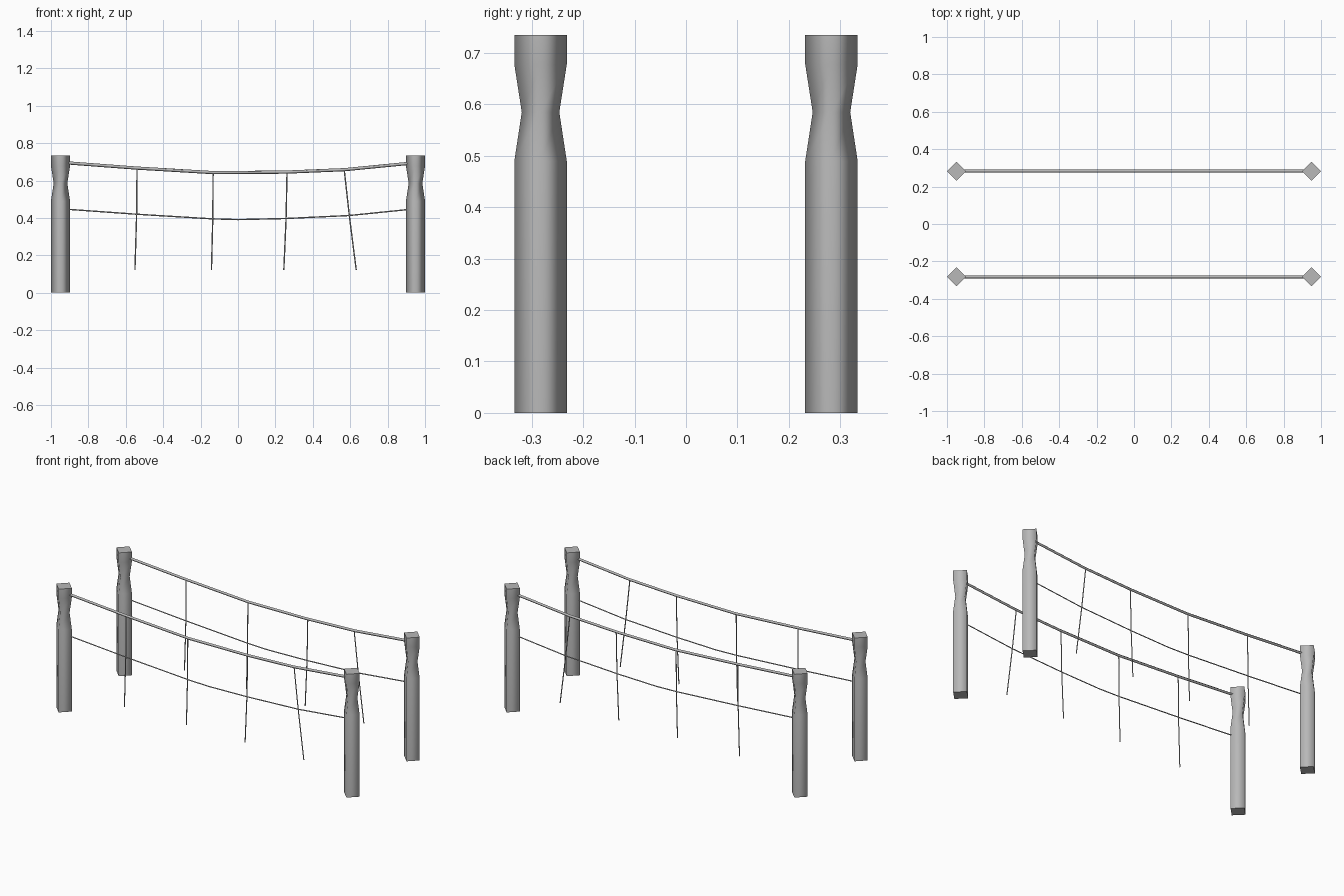
import bpy
import bmesh
from math import cos, sin, pi

cube = bpy.data.objects.get("Cube")
if cube:
    bpy.data.objects.remove(cube, do_unlink=True)

# One flat grey for the whole fence
grey = bpy.data.materials.new("weathered_grey")
grey.use_nodes = True
colour = (0.48, 0.48, 0.48, 1)
grey.diffuse_color = colour
grey.node_tree.nodes["Principled BSDF"].inputs["Base Color"].default_value = colour

POST_X, ROW_Y = 0.949, 0.283


def add_object(name, mesh):
    obj = bpy.data.objects.new(name, mesh)
    bpy.context.collection.objects.link(obj)
    return obj


def post_mesh():
    """Square post turned 45 degrees, with a carved waist near the top."""
    profile = [(0.051, 0), (0.051, 0.49), (0.0365, 0.585), (0.051, 0.678), (0.051, 0.735)]
    bm = bmesh.new()
    rings = [[bm.verts.new((r * cos(i * pi / 2), r * sin(i * pi / 2), z))
              for i in range(4)] for r, z in profile]
    for low, high in zip(rings, rings[1:]):
        for i in range(4):
            j = (i + 1) % 4
            bm.faces.new((low[i], low[j], high[j], high[i])).smooth = True
    bm.faces.new(rings[-1])
    bm.faces.new(rings[0][::-1])
    mesh = bpy.data.meshes.new("post")
    bm.to_mesh(mesh)
    bm.free()
    mesh.materials.append(grey)
    return mesh


def rope(name, points, y, radius):
    """Thin four-sided tube along points given as (x, z)."""
    curve = bpy.data.curves.new(name, "CURVE")
    curve.dimensions = "3D"
    curve.bevel_depth = radius
    curve.bevel_resolution = 0
    curve.use_fill_caps = True
    spline = curve.splines.new("POLY")
    spline.points.add(len(points) - 1)
    for p, (x, z) in zip(spline.points, points):
        p.co = (x, y, z, 1)
    curve.materials.append(grey)
    # Turn the curve into a plain mesh
    temp = add_object(name + "_path", curve)
    graph = bpy.context.evaluated_depsgraph_get()
    mesh = bpy.data.meshes.new_from_object(temp.evaluated_get(graph))
    bpy.data.objects.remove(temp, do_unlink=True)
    add_object(name, mesh)


handrail = [(-0.949, 0.697), (-0.55, 0.667), (-0.13, 0.642),
            (0.26, 0.645), (0.57, 0.658), (0.949, 0.695)]
lower_line = [(-0.949, 0.449), (-0.545, 0.42), (-0.135, 0.395), (0, 0.391),
              (0.255, 0.397), (0.595, 0.413), (0.949, 0.449)]
hangers = [
    [(-0.54, 0.667), (-0.542, 0.42), (-0.551, 0.122)],
    [(-0.133, 0.642), (-0.135, 0.395), (-0.142, 0.122)],
    [(0.262, 0.645), (0.257, 0.397), (0.245, 0.122)],
    [(0.568, 0.658), (0.595, 0.413), (0.632, 0.122)],
]

# Two matching rows, each with two posts, two sagging ropes and four hangers
post = post_mesh()
for row, y in (("front", -ROW_Y), ("back", ROW_Y)):
    for side, x in (("right", -POST_X), ("left", POST_X)):
        add_object(f"{row}_{side}_post", post).location = (x, y, 0)
    rope(f"{row}_hand_rope", handrail, y, 0.0085)
    rope(f"{row}_lower_rope", lower_line, y, 0.0035)
    for i, points in enumerate(hangers, 1):
        rope(f"{row}_hanging_rope_{i}", points, y, 0.0035)
